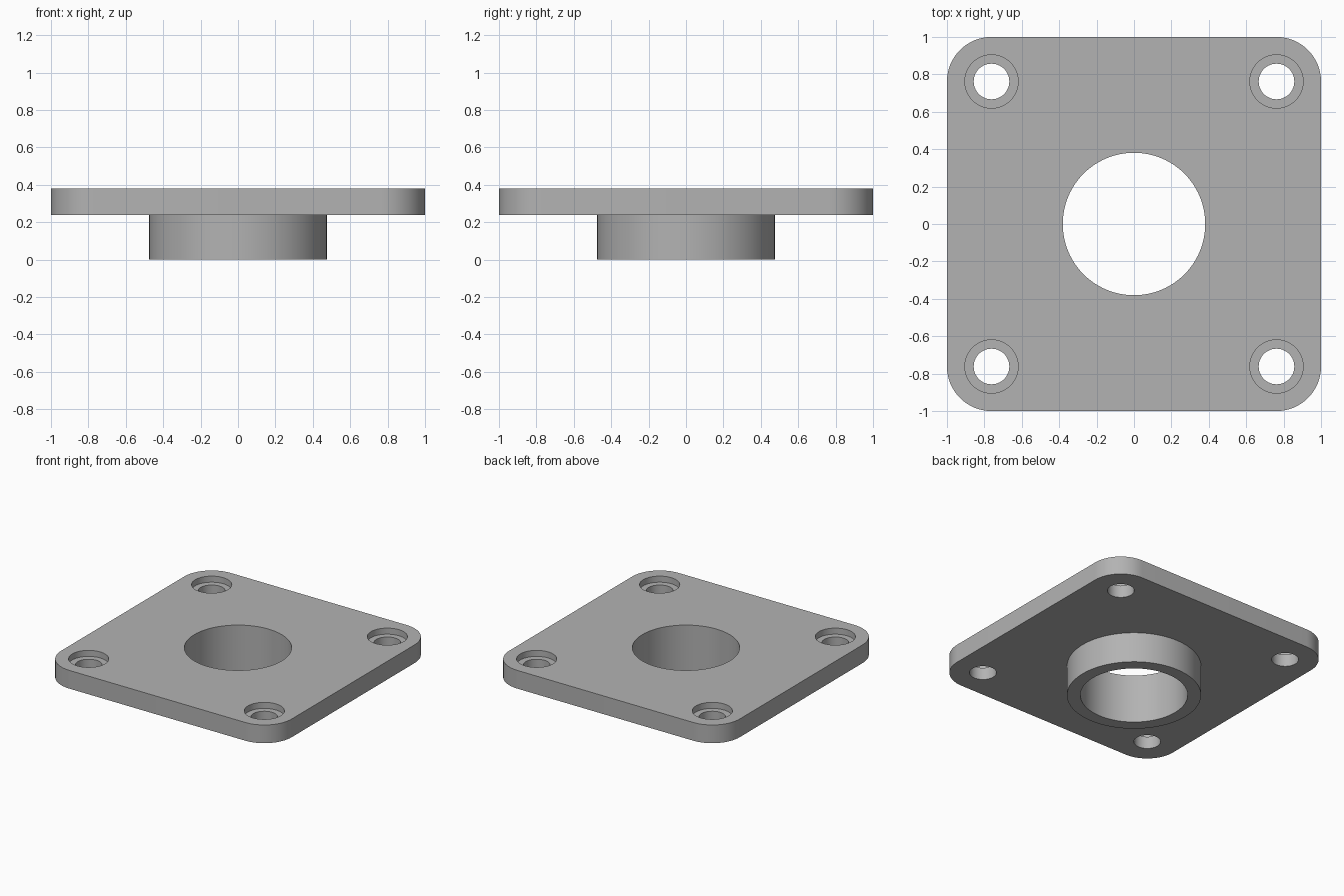
import bpy
import bmesh
from math import radians

MM = 2 / 42  # plate is 42 units wide

cube = bpy.data.objects.get("Cube")
if cube:
    bpy.data.objects.remove(cube, do_unlink=True)

metal = bpy.data.materials.new("grey metal")
metal.use_nodes = True
grey = (0.45, 0.45, 0.45, 1)
metal.diffuse_color = grey
metal.node_tree.nodes["Principled BSDF"].inputs["Base Color"].default_value = grey


def cylinder(name, radius, z0, z1, x=0, y=0, sides=96):
    bpy.ops.mesh.primitive_cylinder_add(
        vertices=sides, radius=radius * MM, depth=(z1 - z0) * MM,
        location=(x * MM, y * MM, (z0 + z1) / 2 * MM))
    obj = bpy.context.object
    obj.name = name
    return obj


def combine(target, tool, operation):
    mod = target.modifiers.new(tool.name, 'BOOLEAN')
    mod.operation = operation
    mod.solver = 'EXACT'
    mod.object = tool
    bpy.context.view_layer.objects.active = target
    bpy.ops.object.modifier_apply(modifier=mod.name)
    bpy.data.objects.remove(tool, do_unlink=True)


# Square plate with rounded corners
bpy.ops.mesh.primitive_cube_add(size=1, location=(0, 0, 6.5 * MM))
flange = bpy.context.object
flange.name = "flange_plate"
flange.scale = (42 * MM, 42 * MM, 3 * MM)
bpy.ops.object.transform_apply(location=True, scale=True)
bm = bmesh.new()
bm.from_mesh(flange.data)
corners = [e for e in bm.edges if abs(e.verts[0].co.z - e.verts[1].co.z) > 0.01]
bmesh.ops.bevel(bm, geom=corners, offset=5 * MM, segments=16, profile=0.5, affect='EDGES')
bm.to_mesh(flange.data)
bm.free()

# Collar below the plate, and the bore through both
combine(flange, cylinder("collar", 10, 0, 6.5), 'UNION')
combine(flange, cylinder("bore", 8, -1, 9), 'DIFFERENCE')

# Counterbored screw holes near the corners
for x in (-16, 16):
    for y in (-16, 16):
        combine(flange, cylinder("screw_hole", 2, 4, 9, x, y, 48), 'DIFFERENCE')
        combine(flange, cylinder("counterbore", 3, 7, 9, x, y, 48), 'DIFFERENCE')

flange.data.materials.clear()
flange.data.materials.append(metal)
for p in flange.data.polygons:
    p.material_index = 0
bpy.ops.object.select_all(action='DESELECT')
flange.select_set(True)
bpy.context.view_layer.objects.active = flange
bpy.ops.object.shade_smooth_by_angle(angle=radians(30))
